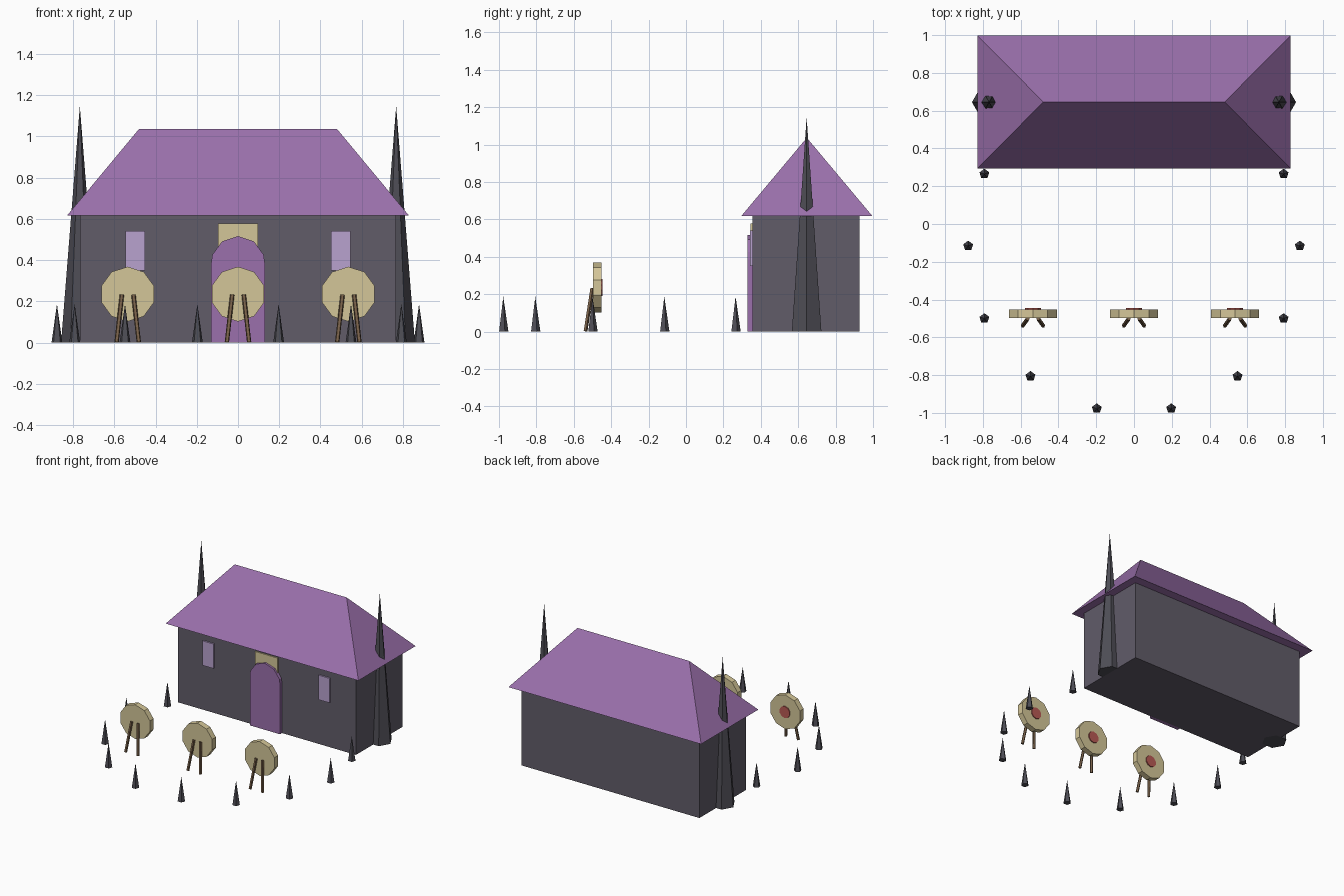
import bpy, bmesh, math
from mathutils import Vector

if "Cube" in bpy.data.objects:
    bpy.data.objects.remove(bpy.data.objects["Cube"])


def material(name, hexcol):
    def lin(c):
        c /= 255
        return c / 12.92 if c < 0.04045 else ((c + 0.055) / 1.055) ** 2.4
    m = bpy.data.materials.new(name)
    m.diffuse_color = [lin(int(hexcol[i:i + 2], 16)) for i in (0, 2, 4)] + [1]
    m.use_nodes = True
    m.node_tree.nodes["Principled BSDF"].inputs["Base Color"].default_value = m.diffuse_color
    return m


STONE = material("grey stone", "615C69")
PURPLE = material("purple", "9B70AC")
LAVENDER = material("lavender glass", "B9A2CF")
STRAW = material("straw", "D4C698")
WOOD = material("brown wood", "7A624A")
RED = material("red centre", "B85A54")
SPIKE = material("dark spike", "4E4D55")


def mesh(name, verts, faces, mat):
    bm = bmesh.new()
    vs = [bm.verts.new(v) for v in verts]
    for f in faces:
        bm.faces.new([vs[i] for i in f])
    bmesh.ops.recalc_face_normals(bm, faces=bm.faces)
    me = bpy.data.meshes.new(name)
    bm.to_mesh(me)
    bm.free()
    me.materials.append(mat)
    ob = bpy.data.objects.new(name, me)
    bpy.context.collection.objects.link(ob)
    return ob


def loft(name, a, b, mat):
    """Closed solid between two matching rings of points."""
    n = len(a)
    faces = [(i, (i + 1) % n, n + (i + 1) % n, n + i) for i in range(n)]
    faces += [tuple(range(n)), tuple(range(n, 2 * n))]
    return mesh(name, list(a) + list(b), faces, mat)


def plate(name, profile, y0, y1, mat):
    """Extrude an x-z profile along y."""
    return loft(name, [(x, y0, z) for x, z in profile], [(x, y1, z) for x, z in profile], mat)


def rect(x0, x1, z0, z1):
    return [(x0, z0), (x1, z0), (x1, z1), (x0, z1)]


def ngon(cx, cy, r, n, start=math.pi / 2):
    return [(cx + r * math.cos(start + math.tau * i / n),
             cy + r * math.sin(start + math.tau * i / n)) for i in range(n)]


def cone(name, x, y, r, h, n, start):
    ring = [(px, py, 0) for px, py in ngon(x, y, r, n, start)]
    faces = [(i, (i + 1) % n, n) for i in range(n)] + [tuple(range(n))]
    return mesh(name, ring + [(x, y, h)], faces, SPIKE)


def rod(name, p, q, r, n, mat):
    p, q = Vector(p), Vector(q)
    rot = (q - p).to_track_quat('Z', 'Y')
    ring = [rot @ Vector((x, y, 0)) for x, y in ngon(0, 0, r, n)]
    return loft(name, [p + v for v in ring], [q + v for v in ring], mat)


# hall walls
plate("hall_walls", rect(-0.765, 0.765, 0, 0.62), 0.355, 0.928, STONE)

# hipped roof with flat underside
x, y0, y1, z = 0.828, 0.295, 0.997, 0.617
mesh("hip_roof",
     [(-x, y0, z), (x, y0, z), (x, y1, z), (-x, y1, z), (-0.48, 0.646, 1.036), (0.48, 0.646, 1.036)],
     [(0, 1, 2, 3), (0, 1, 5, 4), (2, 3, 4, 5), (1, 2, 5), (3, 0, 4)], PURPLE)

# arched door, sign board above it, windows
arch = [p for p in ngon(0, 0.385, 0.131, 10) if p[1] > 0.386]
arch.sort(key=lambda p: -p[0])
plate("arched_door", [(-0.13, 0), (0.13, 0), (0.13, 0.385)] + arch + [(-0.13, 0.385)],
      0.33, 0.358, PURPLE)
plate("door_sign", rect(-0.098, 0.098, 0.46, 0.577), 0.346, 0.357, STRAW)
for s in (-1, 1):
    plate("window", rect(s * 0.498 - 0.048, s * 0.498 + 0.048, 0.35, 0.54), 0.343, 0.357, LAVENDER)
    # tall end spires rising through the eaves
    cone("end_spire", s * 0.767, 0.645, 0.091, 1.147, 6, 0)

# archery targets on two splayed legs, bullseye facing the hall
for cx in (-0.535, 0, 0.535):
    plate("target_disc", ngon(cx, 0.235, 0.133, 10), -0.498, -0.453, STRAW)
    plate("target_bullseye", ngon(cx, 0.235, 0.045, 10), -0.455, -0.446, RED)
    for s in (-1, 1):
        rod("target_leg", (cx + s * 0.028, -0.502, 0.232), (cx + s * 0.054, -0.538, 0.002),
            0.011, 5, WOOD)

# ring of small stakes around the yard
for px, py in ((0.792, 0.265), (0.878, -0.116), (0.792, -0.5), (0.548, -0.806), (0.197, -0.977)):
    for s in (-1, 1):
        cone("yard_stake", s * px, py, 0.0275, 0.187, 5, math.pi / 2)
